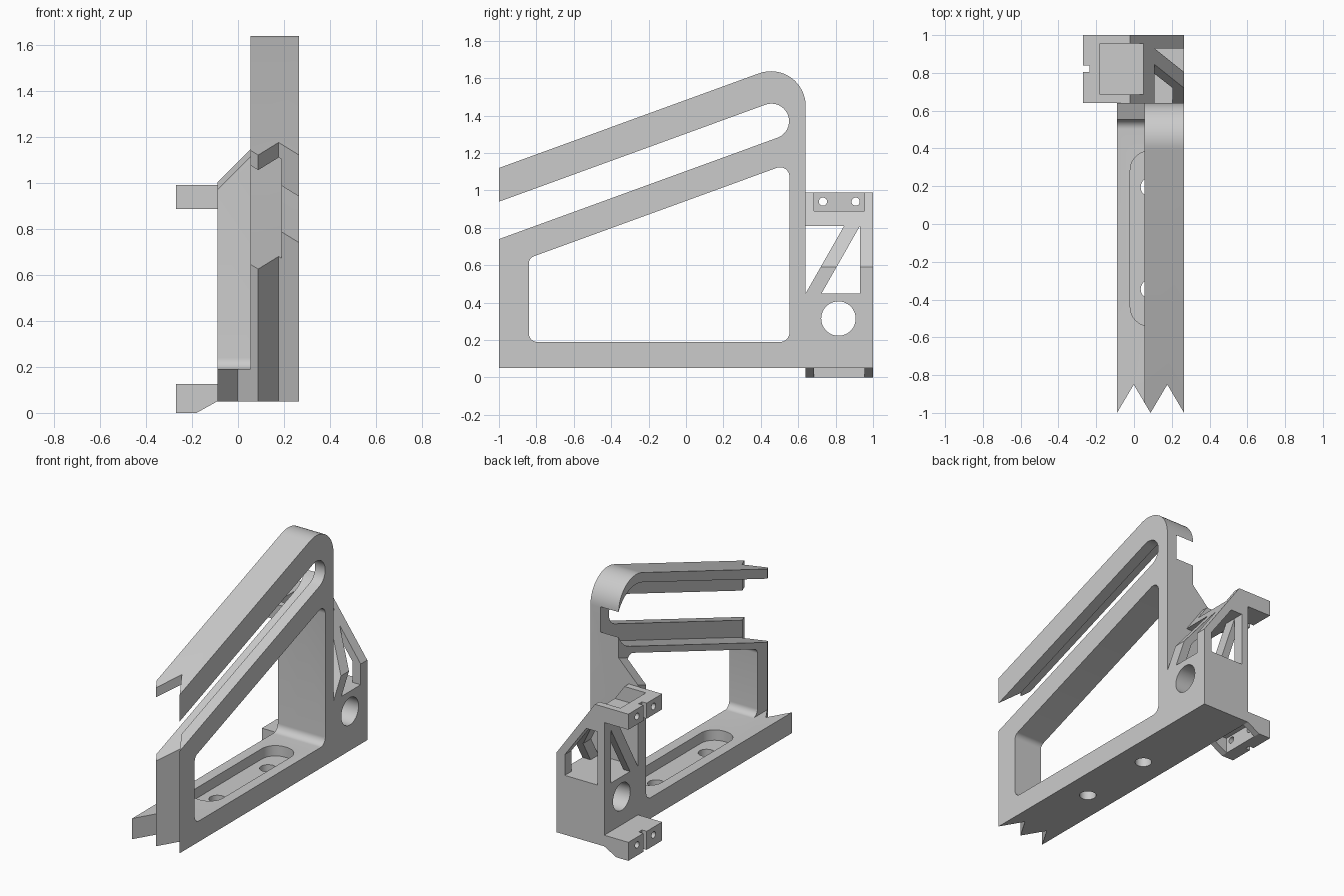
import bpy, bmesh, math
from mathutils import Vector

old = bpy.data.objects.get("Cube")
if old:
    bpy.data.objects.remove(old, do_unlink=True)

grey = bpy.data.materials.new("plain grey")
grey.use_nodes = True
grey.diffuse_color = (0.6, 0.6, 0.6, 1)
grey.node_tree.nodes["Principled BSDF"].inputs["Base Color"].default_value = (0.6, 0.6, 0.6, 1)

SLOPE = math.tan(math.radians(20))
L, MID, R = -0.09, 0.055, 0.265      # ledge side, arm inner side, outer side
BACK, END = 0.64, 1.0                # back of the post, back of the bracket


def prism(name, axis, pts, lo, hi):
    """Extrude a 2D outline along an axis."""
    place = {"x": lambda a, b, t: (t, a, b),
             "y": lambda a, b, t: (a, t, b),
             "z": lambda a, b, t: (a, b, t)}[axis]
    bm = bmesh.new()
    low = [bm.verts.new(place(a, b, lo)) for a, b in pts]
    high = [bm.verts.new(place(a, b, hi)) for a, b in pts]
    bm.faces.new(low)
    bm.faces.new(high)
    for i in range(len(pts)):
        j = (i + 1) % len(pts)
        bm.faces.new((low[i], low[j], high[j], high[i]))
    bmesh.ops.recalc_face_normals(bm, faces=bm.faces)
    mesh = bpy.data.meshes.new(name)
    bm.to_mesh(mesh)
    bm.free()
    mesh.materials.append(grey)
    ob = bpy.data.objects.new(name, mesh)
    bpy.context.collection.objects.link(ob)
    return ob


def box(name, x, y, z):
    return prism(name, "z", [(x[0], y[0]), (x[1], y[0]), (x[1], y[1]), (x[0], y[1])], *z)


def rounded(corners, steps=10):
    """Outline from (a, b, radius) corners, each rounded by its radius."""
    out = []
    for i, (a, b, r) in enumerate(corners):
        p = Vector((a, b))
        if not r:
            out.append((a, b))
            continue
        u = (Vector(corners[i - 1][:2]) - p).normalized()
        v = (Vector(corners[(i + 1) % len(corners)][:2]) - p).normalized()
        half = u.angle(v) / 2
        centre = p + (u + v).normalized() * r / math.sin(half)
        start = p + u * r / math.tan(half) - centre
        end = p + v * r / math.tan(half) - centre
        # weights of a circular sweep from start to end
        sweep = math.pi - 2 * half
        for k in range(steps + 1):
            t = sweep * k / steps
            out.append(tuple(centre + (start * math.sin(sweep - t) + end * math.sin(t)) / math.sin(sweep)))
    return out


def disc(a, b, r, n=32):
    return [(a + r * math.cos(math.tau * i / n), b + r * math.sin(math.tau * i / n)) for i in range(n)]


def slot(r):
    """Sloping slot, rounded at the rear and open at the front."""
    cy, cz = 0.457, 1.37
    pts = [(cy + r * math.cos(math.radians(t)), cz + r * math.sin(math.radians(t)))
           for t in range(-70, 111, 9)]
    for y, z in (pts[-1], pts[0]):
        pts.append((y - 2, z - 2 * SLOPE))
    return pts


def combine(target, tool, op="DIFFERENCE"):
    mod = target.modifiers.new(op.lower(), "BOOLEAN")
    mod.operation, mod.solver, mod.object = op, "EXACT", tool
    bpy.context.view_layer.objects.active = target
    bpy.ops.object.modifier_apply(modifier=mod.name)
    bpy.data.objects.remove(tool, do_unlink=True)


# Sloping frame with its window and stepped slot
frame = prism("support_frame", "x", rounded([
    (-1, 0.05, 0), (BACK, 0.05, 0), (BACK, 1.12 + 1.64 * SLOPE, 0.186), (-1, 1.12, 0)], 16), MID, R)
combine(frame, prism("window_cut", "x", rounded([
    (-0.84, 0.19, 0.045), (0.553, 0.19, 0.05),
    (0.553, 0.58 + 1.553 * SLOPE, 0.05), (-0.84, 0.58 + 0.16 * SLOPE, 0.04)]), 0, 0.4))
combine(frame, prism("narrow_slot_cut", "x", slot(0.094), 0.1, 0.4))
combine(frame, prism("wide_slot_cut", "x", slot(0.202), 0, 0.19))

# Base ledge and rear post, with a sloping shoulder on the post
ledge = prism("base_ledge", "x", rounded([
    (-1, 0.05, 0), (BACK, 0.05, 0), (BACK, 1.145, 0),
    (0.553, 1.145 - 0.087 * SLOPE, 0), (0.553, 0.19, 0.05), (-1, 0.19, 0)]), L, MID)
shoulder = prism("shoulder_cut", "y", [
    (L - 0.1, 0.9), (MID, 1.145), (MID, 1.4), (L - 0.1, 1.4)], 0.5, 0.7)
for v in shoulder.data.vertices:
    if v.co.z < 1.2:
        v.co.z = 1.145 + v.co.x - MID
    v.co.z += (v.co.y - BACK) * SLOPE
combine(ledge, shoulder)
combine(frame, ledge, "UNION")

# Recessed pocket with two bolt holes in the base
combine(frame, prism("pocket_cut", "z", rounded([
    (-0.02, -0.54, 0.1), (0.195, -0.54, 0.1), (0.195, 0.385, 0.1), (-0.02, 0.385, 0.1)]), 0.12, 0.191))
for y in (-0.345, 0.195):
    combine(frame, prism("bolt_cut", "z", disc(0.0875, y, 0.052), 0, 0.16))

# Zigzag front end
zigzag = [(L + (R - L) / 4 * i, -1 if i % 2 == 0 else -0.85) for i in range(5)]
combine(frame, prism("zigzag_cut", "z",
                     [(L - 0.1, -1.15)] + zigzag + [(R + 0.1, -1.15), (R + 0.1, -1.4), (L - 0.1, -1.4)], -0.1, 2))

# Rear bracket: hollow block with a sloping roof
bracket = prism("rear_bracket", "y", [
    (L, 0.05), (R, 0.05), (R, 0.59), (-0.02, 0.99), (L, 0.99)], 0.62, END)

# Clamps on the side of the bracket
upper = box("upper_clamp", (-0.27, -0.06), (BACK, END), (0.885, 0.99))
lower = prism("lower_clamp", "y", [
    (-0.27, 0), (-0.18, 0), (L, 0.05), (-0.06, 0.05), (-0.06, 0.125), (-0.27, 0.125)], BACK, END)
for clamp in (upper, lower):
    combine(bracket, clamp, "UNION")
combine(bracket, box("clamp_notch_cut", (-0.4, -0.235), (0.805, 0.84), (-0.1, 1.2)))

# Nut recesses and screw holes
combine(bracket, box("upper_recess_cut", (-0.18, 0.2), (0.685, 0.955), (0.89, 1.2)))
combine(bracket, box("lower_recess_cut", (-0.18, L), (0.685, 0.955), (-0.1, 0.105)))
for y in (0.732, 0.907):
    for z in (0.94, 0.073):
        combine(bracket, prism("screw_cut", "x", disc(y, z, 0.022, 20), -0.4, -0.15))

# Lattice openings, hollow inside and round hole
combine(bracket, prism("hollow_cut", "y", [
    (-0.04, 0.45), (0.205, 0.45), (0.205, 0.59), (0.045, 0.81), (-0.04, 0.81)], BACK, 1.2))
combine(bracket, prism("front_triangle_cut", "x", [(BACK, 0.45), (0.845, 0.81), (BACK, 0.81)], -0.2, 0.4))
combine(bracket, prism("back_triangle_cut", "x", [(0.725, 0.45), (0.93, 0.45), (0.93, 0.81)], -0.2, 0.4))
combine(bracket, prism("round_hole_cut", "x", disc(0.815, 0.315, 0.092, 48), -0.2, 0.4))
combine(frame, bracket, "UNION")

# Smooth curves, crisp edges
bpy.ops.object.select_all(action="DESELECT")
frame.select_set(True)
bpy.context.view_layer.objects.active = frame
bpy.ops.object.shade_smooth_by_angle(angle=math.radians(25))
